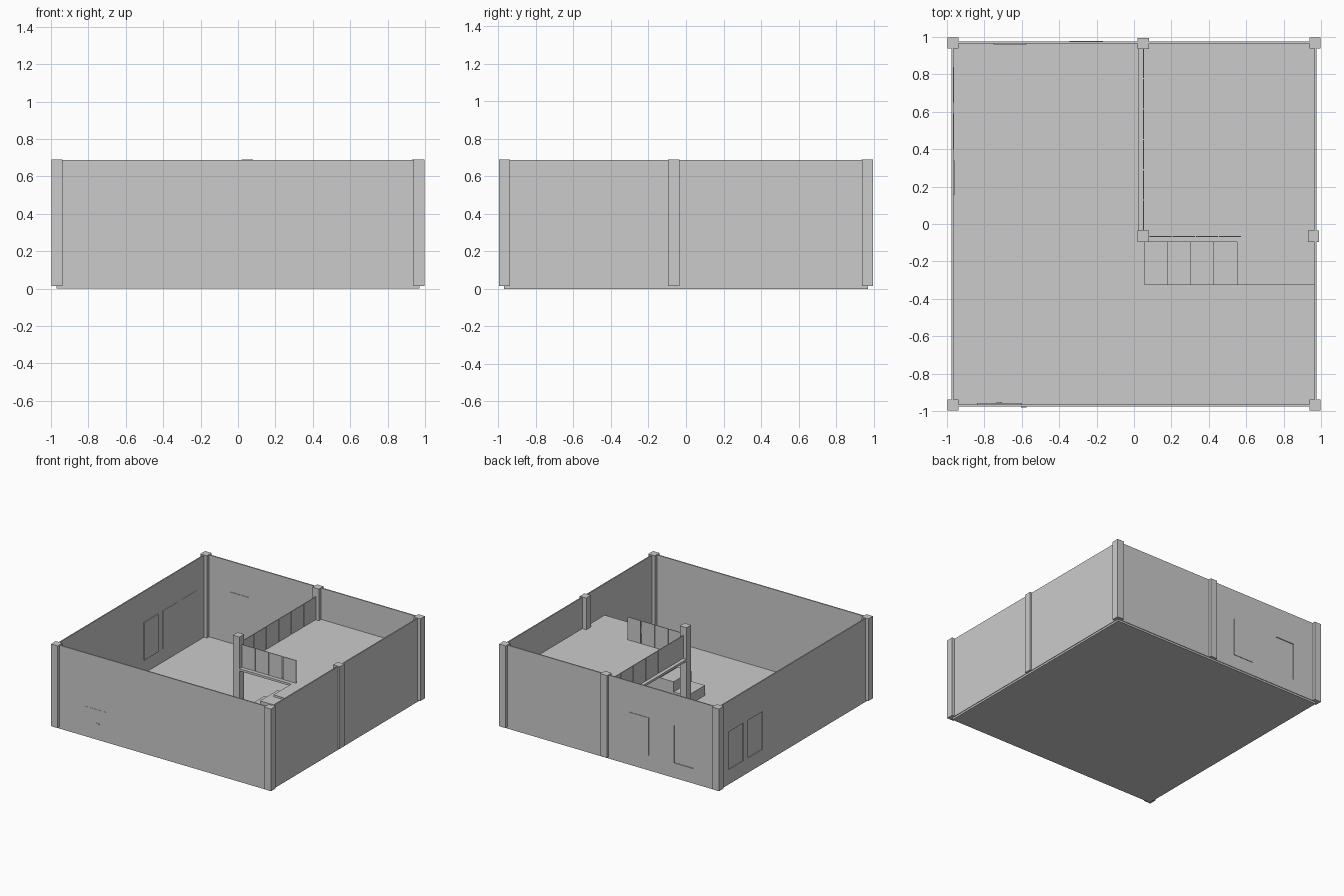
import bpy

cube = bpy.data.objects.get("Cube")
if cube:
    bpy.data.objects.remove(cube, do_unlink=True)

grey = bpy.data.materials.new("plain grey")
grey.use_nodes = True
grey.diffuse_color = (0.6, 0.6, 0.6, 1)
grey.node_tree.nodes["Principled BSDF"].inputs["Base Color"].default_value = (0.6, 0.6, 0.6, 1)

FLOOR = 0.015      # top of the ground slab
TOP = 0.69         # top of the walls
DECK = 0.43        # top of the raised floor
IN, OUT = 0.965, 0.975
SILL, HEAD = 0.125, 0.435


def box(name, x, y, z):
    """Box spanning the given (low, high) ranges."""
    verts = [(a, b, c) for a in x for b in y for c in z]
    faces = [(0, 1, 3, 2), (4, 6, 7, 5), (0, 4, 5, 1),
             (2, 3, 7, 6), (0, 2, 6, 4), (1, 5, 7, 3)]
    mesh = bpy.data.meshes.new(name)
    mesh.from_pydata(verts, [], faces)
    mesh.materials.append(grey)
    obj = bpy.data.objects.new(name, mesh)
    bpy.context.collection.objects.link(obj)
    return obj


def cut(target, cutter):
    """Cut an opening and discard the cutter."""
    cutter.hide_render = True
    mod = target.modifiers.new("opening", 'BOOLEAN')
    mod.object = cutter
    mod.solver = 'EXACT'
    bpy.context.view_layer.objects.active = target
    bpy.ops.object.modifier_apply(modifier=mod.name)
    bpy.data.objects.remove(cutter, do_unlink=True)


# Ground slab and outer walls
box("ground_slab", (-0.97, 0.97), (-0.97, 0.97), (0, FLOOR))
rise = (FLOOR, TOP - 0.003)
front = box("front_wall", (-IN, IN), (-OUT, -IN), rise)
back = box("back_wall", (-IN, IN), (IN, OUT), rise)
side_x = box("right_side_wall", (-OUT, -IN), (-OUT, OUT), rise)
box("left_side_wall", (IN, OUT), (-OUT, OUT), rise)

# Square posts
posts = [(-0.968, -0.968), (0.968, -0.968), (-0.968, 0.968), (0.968, 0.968),
         (0.05, 0.965), (0.05, -0.065), (0.96, -0.065)]
for i, (px, py) in enumerate(posts):
    box(f"post_{i + 1}", (px - 0.03, px + 0.03), (py - 0.03, py + 0.03), (FLOOR, TOP))

# Back windows: one recessed, one standing slightly proud
cut(back, box("cutter", (-0.75, -0.575), (0.9, 1.1), (SILL, HEAD)))
box("back_window_recessed", (-0.75, -0.575), (0.961, 0.968), (SILL, HEAD))
box("back_window_proud", (-0.345, -0.165), (0.968, 0.979), (SILL, HEAD))

# Side windows: two recessed, one proud on the inside
for i, y in enumerate((0.65, 0.4)):
    cut(side_x, box("cutter", (-1.1, -0.9), (y, y + 0.19), (SILL, HEAD)))
    box(f"side_window_{i + 1}", (-0.969, -0.963), (y, y + 0.19), (SILL, HEAD))
box("side_window_3", (-0.972, -0.959), (0.155, 0.34), (SILL, HEAD))

# Front door leaves with handles
box("door_inside", (-0.84, -0.6), (-0.968, -0.958), (FLOOR, 0.25))
box("door_outside", (-0.705, -0.51), (-0.977, -0.97), (FLOOR, 0.25))
box("handle_inside", (-0.735, -0.705), (-0.96, -0.953), (0.132, 0.14))
box("handle_outside", (-0.605, -0.575), (-0.981, -0.975), (0.132, 0.14))

# Raised floor with landing at the head of the stairs
THICK = 0.018
box("raised_floor", (0.022, IN), (-0.095, IN), (DECK - THICK, DECK))
box("landing", (0.55, IN), (-0.325, -0.095), (DECK - THICK, DECK))

# Stairs rising toward +x
STEPS = 4
run = (0.55 - 0.055) / STEPS
riser = (DECK - FLOOR) / (STEPS + 1)
for i in range(STEPS):
    x = 0.055 + i * run
    box(f"step_{i + 1}", (x, x + run), (-0.325, -0.095), (FLOOR, FLOOR + riser * (i + 1)))

# Railing panels along the two open edges of the raised floor
GAP = 0.003
rail = (DECK + 0.003, 0.62)
for i in range(4):
    x = 0.08 + i * 0.124
    box(f"stair_railing_{i + 1}", (x + GAP, x + 0.124 - GAP), (-0.069, -0.063), rail)
for i in range(6):
    y = -0.035 + i * 0.1625
    box(f"edge_railing_{i + 1}", (0.047, 0.053), (y + GAP, y + 0.1625 - GAP), rail)
